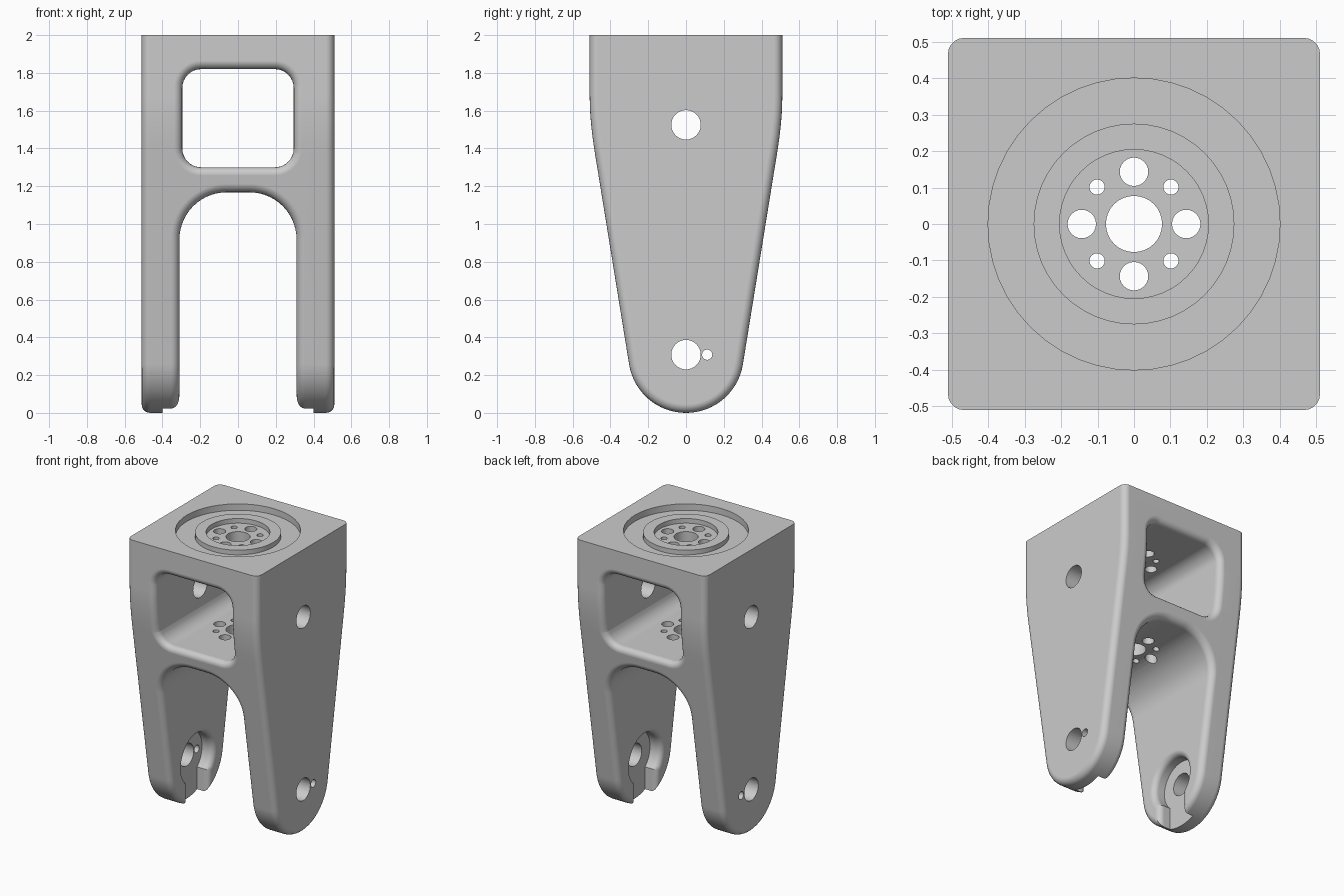
import bpy, bmesh, math
from math import sin, cos, pi, asin

old = bpy.data.objects.get("Cube")
if old:
    bpy.data.objects.remove(old, do_unlink=True)

grey = bpy.data.materials.new("grey metal")
grey.use_nodes = True
COLOUR = (0.6, 0.6, 0.6, 1)
grey.diffuse_color = COLOUR
grey.node_tree.nodes["Principled BSDF"].inputs["Base Color"].default_value = COLOUR

AXES = {"x": lambda u, v, t: (t, u, v),
        "y": lambda u, v, t: (u, t, v),
        "z": lambda u, v, t: (u, v, t)}


def loft(name, sections, axis):
    """Closed solid through (outline, position) sections along an axis."""
    bm = bmesh.new()
    rings = [[bm.verts.new(AXES[axis](u, v, t)) for u, v in outline] for outline, t in sections]
    n = len(rings[0])
    for a, b in zip(rings, rings[1:]):
        for i in range(n):
            j = (i + 1) % n
            bm.faces.new((a[i], a[j], b[j], b[i]))
    bm.faces.new(rings[0][::-1])
    bm.faces.new(rings[-1])
    bmesh.ops.recalc_face_normals(bm, faces=bm.faces)
    mesh = bpy.data.meshes.new(name)
    bm.to_mesh(mesh)
    bm.free()
    mesh.materials.append(grey)
    obj = bpy.data.objects.new(name, mesh)
    bpy.context.scene.collection.objects.link(obj)
    return obj


def prism(name, outline, axis, start, end):
    return loft(name, [(outline, start), (outline, end)], axis)


def arc(cu, cv, r, a0, a1, n):
    return [(cu + r * cos(a0 + (a1 - a0) * i / n), cv + r * sin(a0 + (a1 - a0) * i / n))
            for i in range(n + 1)]


def circle(cu, cv, r, n=32):
    return arc(cu, cv, r, 0, 2 * pi, n)[:-1]


def mirrored(half):
    return half + [(-u, v) for u, v in reversed(half)]


def cut(target, cutter):
    """Subtract a cutter and throw it away."""
    mod = target.modifiers.new("cut", "BOOLEAN")
    mod.operation, mod.solver, mod.object = "DIFFERENCE", "EXACT", cutter
    bpy.context.view_layer.objects.active = target
    bpy.ops.object.modifier_apply(modifier=mod.name)
    bpy.data.objects.remove(cutter, do_unlink=True)


# Body: tapered side outline with a round foot, left over-tall for trimming
HALF, FOOT, INNER, OVER = 0.51, 0.305, 0.31, 2.2
lean = math.radians(9.2)
edge = arc(0, FOOT, FOOT, -pi / 2, -lean, 16)[1:]
for i in range(7):
    t = i / 6
    a, b, c = (1 - t) ** 2, 2 * t * (1 - t), t * t
    edge.append((a * 0.483 + (b + c) * HALF, a * 1.38 + b * 1.546 + c * 1.68))
edge.append((HALF, OVER))
body = prism("fork_bracket", [(0, 0)] + mirrored(edge), "x", -HALF, HALF)

# Rounded window and the arch between the legs
w, r = 0.295, 0.1
window = mirrored(arc(w - r, 1.3 + r, r, -pi / 2, 0, 8) + arc(w - r, 1.82 - r, r, 0, pi / 2, 8))
cut(body, prism("window_cutter", window, "y", -1, 1))
arch = mirrored([(INNER, -0.5)] + arc(0.06, 0.918, INNER - 0.06, 0, pi / 2, 14))
cut(body, prism("arch_cutter", arch, "y", -1, 1))

# Round over every sharp outward edge
bm = bmesh.new()
bm.from_mesh(body.data)
bmesh.ops.remove_doubles(bm, verts=bm.verts, dist=1e-5)
bmesh.ops.recalc_face_normals(bm, faces=bm.faces)
sharp = [e for e in bm.edges if len(e.link_faces) == 2 and e.calc_face_angle_signed() > 1.05]
bmesh.ops.bevel(bm, geom=sharp, offset=0.045, offset_type="OFFSET",
                segments=5, profile=0.5, affect="EDGES", clamp_overlap=False)
bmesh.ops.recalc_face_normals(bm, faces=bm.faces)
bm.to_mesh(body.data)
bm.free()

# Trim the top flat
cut(body, prism("top_trim", [(-1, -1), (1, -1), (1, 1), (-1, 1)], "z", 2, 2.5))


# Keyhole pockets on the inner leg faces, with a flared rim, open at the foot
def keyhole(grow):
    radius, slot = 0.17 + grow, 0.115 + grow
    a = asin(slot / radius)
    return [(slot, -0.5)] + arc(0, FOOT, radius, -pi / 2 + a, 1.5 * pi - a, 36) + [(-slot, -0.5)]


RIM = 0.04
flare = [(keyhole(0), 0.4)]
for i in range(7):
    q = i / 6 * pi / 2
    flare.append((keyhole(RIM * (1 - cos(q))), INNER + RIM * (1 - sin(q))))
flare.append((keyhole(RIM), 0.1))
for side, name in ((1, "left_pocket"), (-1, "right_pocket")):
    cut(body, loft(name, [(outline, side * x) for outline, x in flare], "x"))

# Flange seat with its raised ring and sunken hub
seat = prism("seat_cutter", circle(0, 0, 0.4, 48), "z", 1.955, 2.1)
cut(seat, prism("ring_keeper", circle(0, 0, 0.275, 48), "z", 1.9, 1.988))
cut(body, seat)
cut(body, prism("hub_cutter", circle(0, 0, 0.204, 48), "z", 1.955, 2.1))

# Bolt pattern through the top plate and the bridge
cut(body, prism("centre_bore", circle(0, 0, 0.077), "z", 1, 2.2))
for i in range(4):
    q = i * pi / 2
    cut(body, prism("large_bolt", circle(0.143 * cos(q), 0.143 * sin(q), 0.039, 24), "z", 1, 2.2))
    q += pi / 4
    cut(body, prism("small_bolt", circle(0.143 * cos(q), 0.143 * sin(q), 0.021, 16), "z", 1, 2.2))

# Cross holes through the sides
for y, z, r in ((0, 1.525, 0.078), (0, 0.308, 0.078), (0.112, 0.308, 0.027)):
    cut(body, prism("side_bore", circle(y, z, r), "x", -1, 1))

# Shading
bpy.ops.object.select_all(action="DESELECT")
body.select_set(True)
bpy.context.view_layer.objects.active = body
bpy.ops.object.shade_smooth_by_angle(angle=math.radians(30))
normals = body.modifiers.new("weighted normals", "WEIGHTED_NORMAL")
normals.keep_sharp = True
